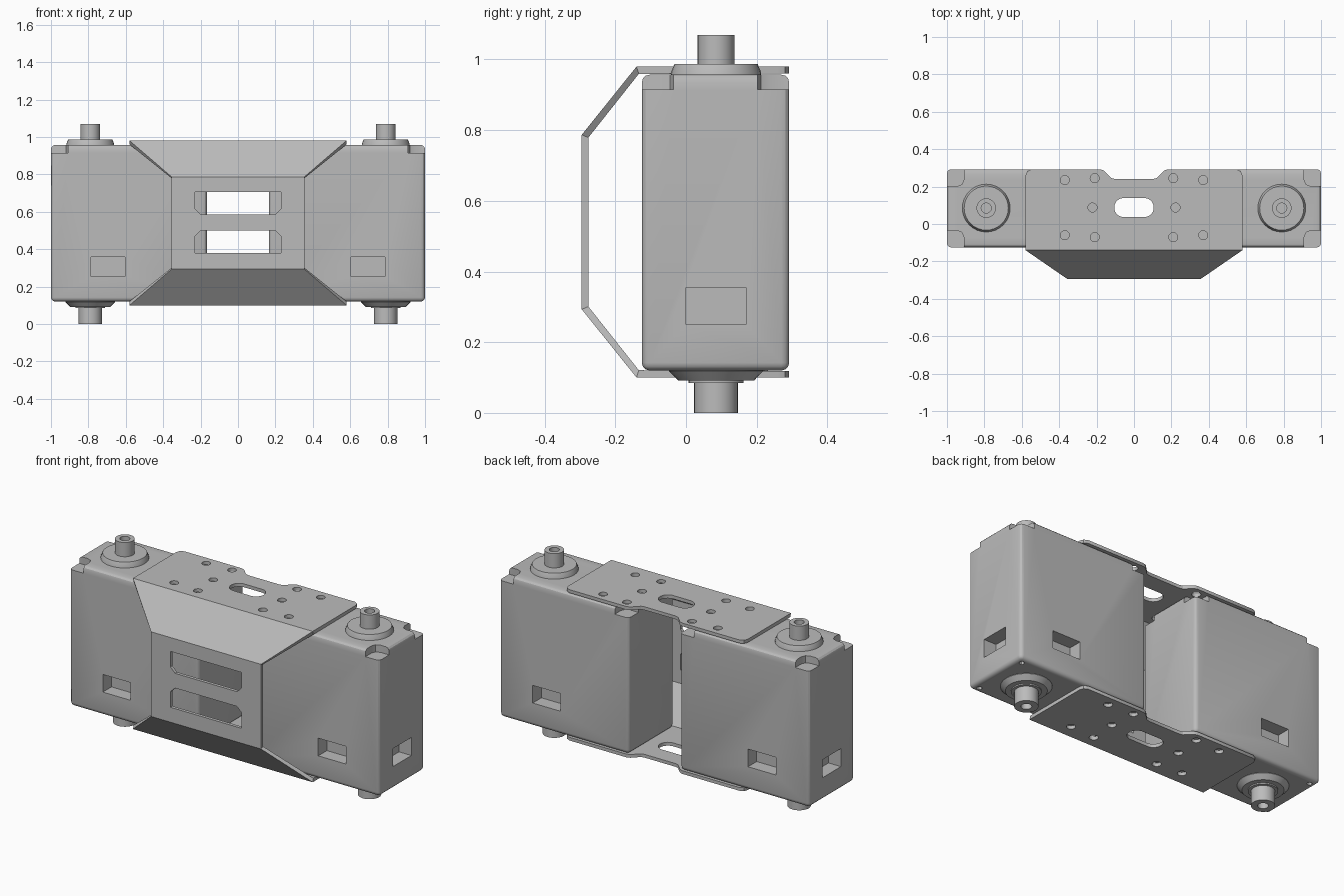
import bpy, bmesh, math
from mathutils import Vector, Matrix

old = bpy.data.objects.get("Cube")
if old:
    bpy.data.objects.remove(old, do_unlink=True)

GREY = (0.5, 0.5, 0.5, 1)
mat = bpy.data.materials.new("plain_grey")
mat.use_nodes = True
mat.diffuse_color = GREY
mat.node_tree.nodes["Principled BSDF"].inputs["Base Color"].default_value = GREY


def finish(bm, name):
    bmesh.ops.recalc_face_normals(bm, faces=bm.faces)
    me = bpy.data.meshes.new(name)
    bm.to_mesh(me)
    bm.free()
    me.materials.append(mat)
    ob = bpy.data.objects.new(name, me)
    bpy.context.collection.objects.link(ob)
    return ob


def activate(ob):
    bpy.ops.object.select_all(action='DESELECT')
    ob.select_set(True)
    bpy.context.view_layer.objects.active = ob


def smooth(ob):
    activate(ob)
    bpy.ops.object.shade_smooth_by_angle(angle=math.radians(30))


def add_box(bm, lo, hi):
    lo, hi = Vector(lo), Vector(hi)
    m = Matrix.Translation((lo + hi) / 2) @ Matrix.Diagonal((*(hi - lo), 1))
    return bmesh.ops.create_cube(bm, size=1, matrix=m)["verts"]


def add_cyl(bm, x, y, z0, z1, r, seg=20):
    bmesh.ops.create_cone(bm, cap_ends=True, segments=seg, radius1=r, radius2=r, depth=z1 - z0,
                          matrix=Matrix.Translation((x, y, (z0 + z1) / 2)))


def add_prism(bm, points, push):
    face = bm.faces.new([bm.verts.new(p) for p in points])
    ext = bmesh.ops.extrude_face_region(bm, geom=[face])["geom"]
    bmesh.ops.translate(bm, vec=push, verts=[g for g in ext if isinstance(g, bmesh.types.BMVert)])


def cut(ob, bm):
    cutter = finish(bm, "cutter")
    cutter.hide_render = True
    activate(ob)
    mod = ob.modifiers.new("cut", 'BOOLEAN')
    mod.operation, mod.solver, mod.object = 'DIFFERENCE', 'EXACT', cutter
    bpy.ops.object.modifier_apply(modifier=mod.name)
    bpy.data.objects.remove(cutter, do_unlink=True)


def lathe(name, profile, x, y):
    bm = bmesh.new()
    vs = [bm.verts.new((r, 0, z)) for r, z in profile]
    es = [bm.edges.new(p) for p in zip(vs, vs[1:])]
    bmesh.ops.spin(bm, geom=vs + es, cent=(0, 0, 0), axis=(0, 0, 1), angle=2 * math.pi, steps=32)
    bmesh.ops.remove_doubles(bm, verts=bm.verts, dist=0.0005)
    bmesh.ops.translate(bm, vec=(x, y, 0), verts=bm.verts)
    smooth(finish(bm, name))


# Motor housings, one on each side
IN, OUT, FRONT, BACK, LOW, HIGH = 0.165, 1.0, -0.125, 0.292, 0.12, 0.957
for side, s in (("left", 1), ("right", -1)):
    bm = bmesh.new()
    add_box(bm, (IN, FRONT, LOW), (OUT, BACK, HIGH))
    bmesh.ops.bevel(bm, geom=bm.edges[:], offset=0.022, segments=3, profile=0.5, affect='EDGES')
    bmesh.ops.scale(bm, vec=(s, 1, 1), verts=bm.verts)
    housing = finish(bm, side + "_motor_housing")

    bm = bmesh.new()
    # Stepped corners on top and screw holes below
    for x, dx in ((IN, 1), (OUT, -1)):
        for y, dy in ((FRONT, 1), (BACK, -1)):
            a, b, c = 0.09, 0.055, 0.05
            shape = [(-c, -c), (a, -c), (a, b), (a - 0.01, a - 0.01), (b, a), (-c, a)]
            add_prism(bm, [(x + dx * u, y + dy * v, 0.915) for u, v in shape], (0, 0, 0.1))
            add_cyl(bm, x + dx * 0.04, y + dy * 0.04, 0.1, 0.16, 0.014, 12)
    # Connector pockets on the front, back and outer side
    depth = 0.08
    add_box(bm, (0.605, FRONT - 0.05, 0.255), (0.785, FRONT + depth, 0.358))
    add_box(bm, (0.605, BACK - depth, 0.255), (0.785, BACK + 0.05, 0.358))
    add_box(bm, (OUT - depth, 0, 0.25), (OUT + 0.05, 0.17, 0.355))
    bmesh.ops.scale(bm, vec=(s, 1, 1), verts=bm.verts)
    cut(housing, bm)
    smooth(housing)

    # Output shaft above, pivot shaft below
    lathe(side + "_output_shaft", [(0, 0.94), (0.13, 0.94), (0.127, 0.965), (0.118, 0.987),
          (0.052, 0.987), (0.052, 1.07), (0.027, 1.07), (0.027, 1.01), (0, 1.01)], s * 0.79, 0.085)
    lathe(side + "_pivot_shaft", [(0, 0.14), (0.135, 0.14), (0.133, 0.118), (0.108, 0.092),
          (0.078, 0.092), (0.078, 0.085), (0.062, 0.085), (0.062, 0), (0.028, 0),
          (0.028, 0.06), (0, 0.06)], s * 0.79, 0.085)

# Folded sheet bracket: each fold line is (y, z, half width)
folds = [(-0.14, 0.98, 0.58), (-0.295, 0.787, 0.355), (-0.295, 0.293, 0.355), (-0.14, 0.1, 0.58)]
rear = [(0.58, 0.26), (0.572, 0.28), (0.55, 0.292), (0.18, 0.292), (0.16, 0.285), (0.12, 0.245), (0.1, 0.24)]
rear += [(-x, y) for x, y in reversed(rear)]
bm = bmesh.new()
rows = [[bm.verts.new((k * w, y, z)) for k in (1, -1)] for y, z, w in folds]
for a, b in zip(rows, rows[1:]):
    bm.faces.new((a[0], a[1], b[1], b[0]))
for row in (rows[0], rows[-1]):
    z = row[0].co.z
    bm.faces.new([row[0]] + [bm.verts.new((x, y, z)) for x, y in rear] + [row[1]])
bracket = finish(bm, "folded_bracket")
# Thicken towards the inside of the fold
bm = bmesh.new()
bm.from_mesh(bracket.data)
top = max(bm.faces, key=lambda f: f.calc_center_median().z)
if top.normal.z < 0:
    bmesh.ops.reverse_faces(bm, faces=bm.faces)
bm.to_mesh(bracket.data)
bm.free()
activate(bracket)
mod = bracket.modifiers.new("thickness", 'SOLIDIFY')
mod.thickness, mod.offset, mod.use_even_offset = 0.019, -1, True
bpy.ops.object.modifier_apply(modifier=mod.name)

# Bolt holes, cable slot and front windows
bm = bmesh.new()
for s in (1, -1):
    for x, y in ((0.37, 0.235), (0.37, -0.06), (0.222, 0.088), (0.21, 0.245), (0.21, -0.07)):
        add_cyl(bm, s * x, y, 0, 1.1, 0.024)
slot = []
for i in range(24):
    a = math.radians(-82.5 + i * 15)
    slot.append(((0.055 if math.cos(a) > 0 else -0.055) + 0.051 * math.cos(a), 0.088 + 0.051 * math.sin(a), 0))
add_prism(bm, slot, (0, 0, 1.1))
for flip in (1, -1):
    window = [(-0.23, 0.163), (0.23, 0.163), (0.23, 0.073), (0.2, 0.043), (-0.2, 0.043), (-0.23, 0.073)]
    add_prism(bm, [(x, -0.35, 0.543 + flip * z) for x, z in window], (0, 0.12, 0))
cut(bracket, bm)
smooth(bracket)
